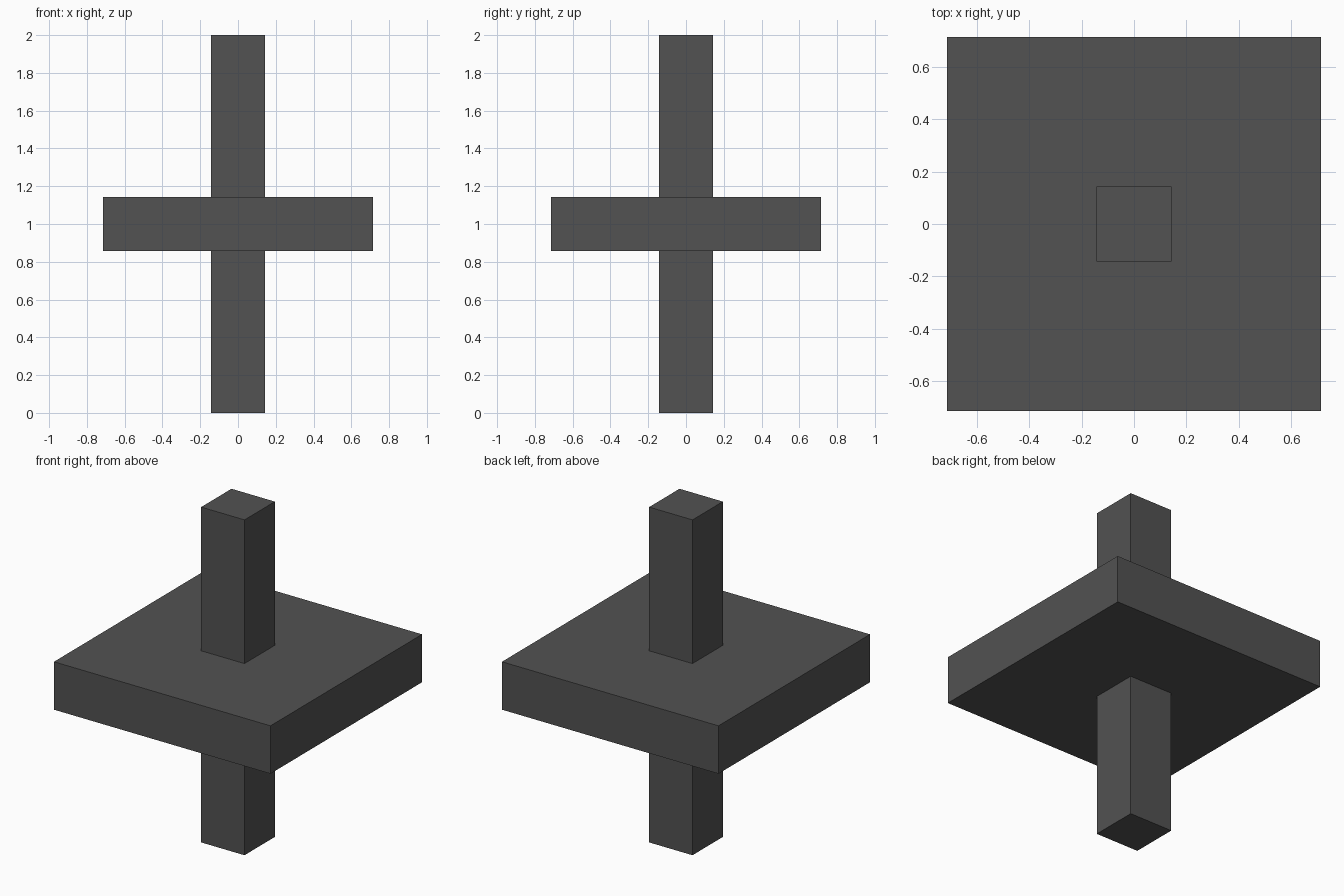
import bpy

default = bpy.data.objects.get("Cube")
if default:
    bpy.data.objects.remove(default, do_unlink=True)

UNIT = 2 / 7  # post width and plate thickness

# Single dark grey material
GREY = (0.085, 0.085, 0.085, 1.0)
grey = bpy.data.materials.new("dark_grey")
grey.use_nodes = True
grey.diffuse_color = GREY
bsdf = next(n for n in grey.node_tree.nodes if n.type == 'BSDF_PRINCIPLED')
bsdf.inputs["Base Color"].default_value = GREY


def box(name, size, center):
    bpy.ops.mesh.primitive_cube_add(size=1, location=center)
    obj = bpy.context.object
    obj.name = obj.data.name = name
    obj.scale = size
    bpy.ops.object.transform_apply(location=False, rotation=False, scale=True)
    obj.data.materials.append(grey)
    return obj


# Square plate at mid height
box("plate", (5 * UNIT, 5 * UNIT, UNIT), (0, 0, 1))

# Square posts standing on and hanging below the plate
for name, side in (("upper_post", 1), ("lower_post", -1)):
    box(name, (UNIT, UNIT, 3 * UNIT), (0, 0, 1 + side * 2 * UNIT))
